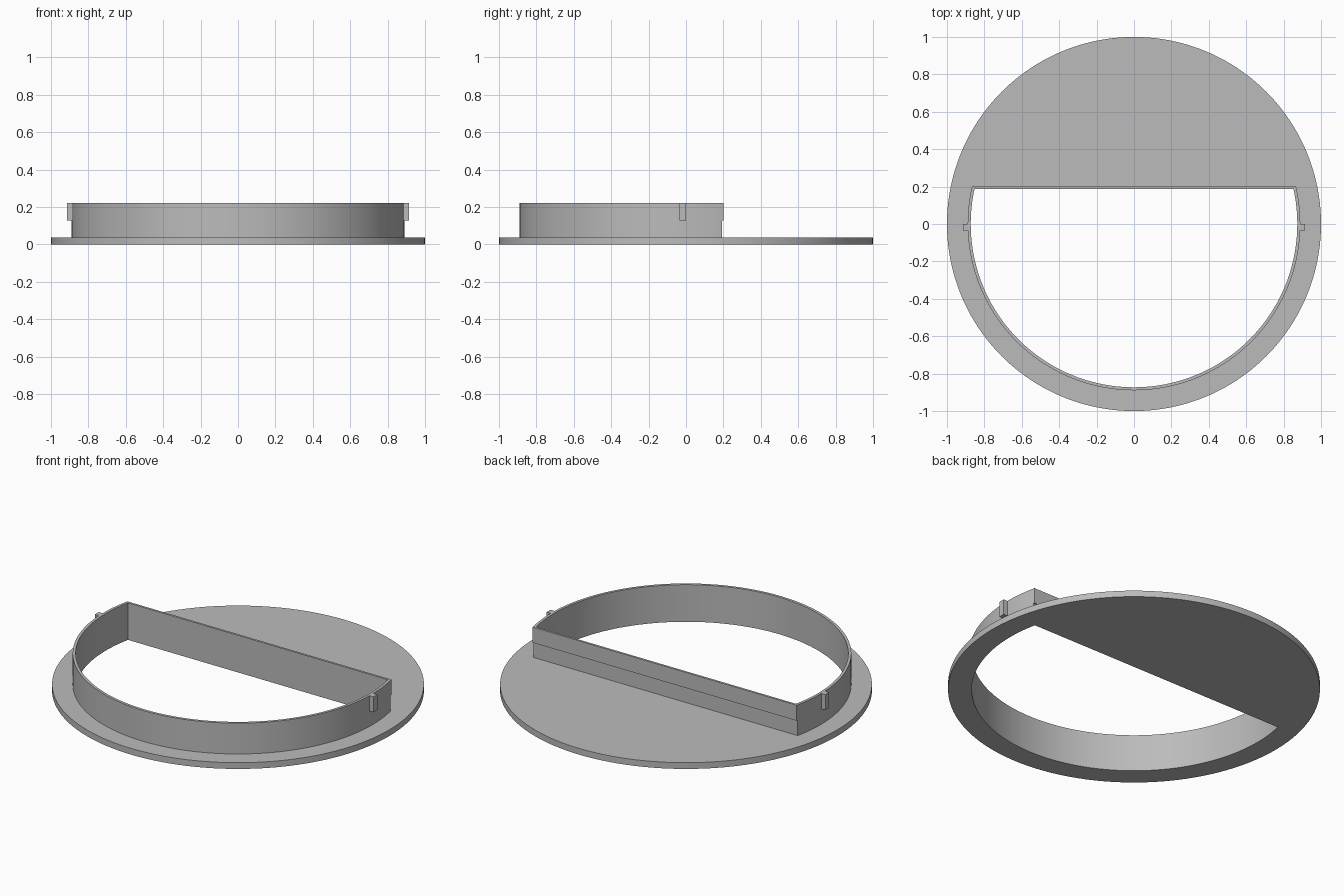
import bpy
import bmesh
from math import asin, cos, sin, pi

cube = bpy.data.objects.get("Cube")
if cube:
    bpy.data.objects.remove(cube, do_unlink=True)

grey = bpy.data.materials.new("matte_grey")
grey.use_nodes = True
color = (0.5, 0.5, 0.5, 1)
grey.diffuse_color = color
grey.node_tree.nodes["Principled BSDF"].inputs["Base Color"].default_value = color

PLATE_TOP, WALL_TOP, LIP_BOTTOM = 0.037, 0.22, 0.128
OUTER_R, INNER_R = 0.889, 0.873
OUTER_Y, INNER_Y, LIP_Y = 0.192, 0.187, 0.2


def arc(radius, start, end, steps):
    angles = [start + (end - start) * i / steps for i in range(steps + 1)]
    return [(radius * cos(a), radius * sin(a)) for a in angles]


def d_outline(radius, cut):
    """Circle with everything behind y = cut sliced off."""
    a = asin(cut / radius)
    return arc(radius, pi - a, 2 * pi + a, 128)


def prism(name, outlines, z0, z1):
    """Extrude an outline, with an optional second outline as its hole."""
    bm = bmesh.new()
    edges = []
    for outline in outlines:
        verts = [bm.verts.new((x, y, z0)) for x, y in outline]
        edges += [bm.edges.new((verts[i - 1], v)) for i, v in enumerate(verts)]
    bmesh.ops.triangle_fill(bm, use_beauty=True, edges=edges)
    result = bmesh.ops.extrude_face_region(bm, geom=bm.faces[:], use_keep_orig=True)
    top = [g for g in result["geom"] if isinstance(g, bmesh.types.BMVert)]
    bmesh.ops.translate(bm, verts=top, vec=(0, 0, z1 - z0))
    bmesh.ops.recalc_face_normals(bm, faces=bm.faces[:])
    mesh = bpy.data.meshes.new(name)
    bm.to_mesh(mesh)
    bm.free()
    mesh.materials.append(grey)
    obj = bpy.data.objects.new(name, mesh)
    bpy.context.collection.objects.link(obj)
    bpy.ops.object.select_all(action="DESELECT")
    obj.select_set(True)
    bpy.context.view_layer.objects.active = obj
    bpy.ops.object.shade_smooth_by_angle(angle=pi / 6)
    return obj


# Round base plate with the D-shaped opening
disc = arc(1, 0, 2 * pi, 160)[:-1]
opening = d_outline(INNER_R, INNER_Y)
prism("base_plate", [disc, opening], 0, PLATE_TOP)

# Thin upright wall around the opening
prism("collar_wall", [d_outline(OUTER_R, OUTER_Y), opening], PLATE_TOP, WALL_TOP)

# Shallow raised lip along the upper half of the straight wall
low_x = (OUTER_R ** 2 - OUTER_Y ** 2) ** 0.5
high_x = (OUTER_R ** 2 - LIP_Y ** 2) ** 0.5
lip = [(-low_x, OUTER_Y), (low_x, OUTER_Y), (high_x, LIP_Y), (-high_x, LIP_Y)]
prism("back_lip", [lip], LIP_BOTTOM, WALL_TOP)

# Small locking tabs on both sides
for side, sign in (("left", 1), ("right", -1)):
    near, far = sign * 0.882, sign * 0.915
    tab = [(near, -0.036), (far, -0.036), (far, 0), (near, 0)]
    prism(side + "_tab", [tab], LIP_BOTTOM, WALL_TOP)
